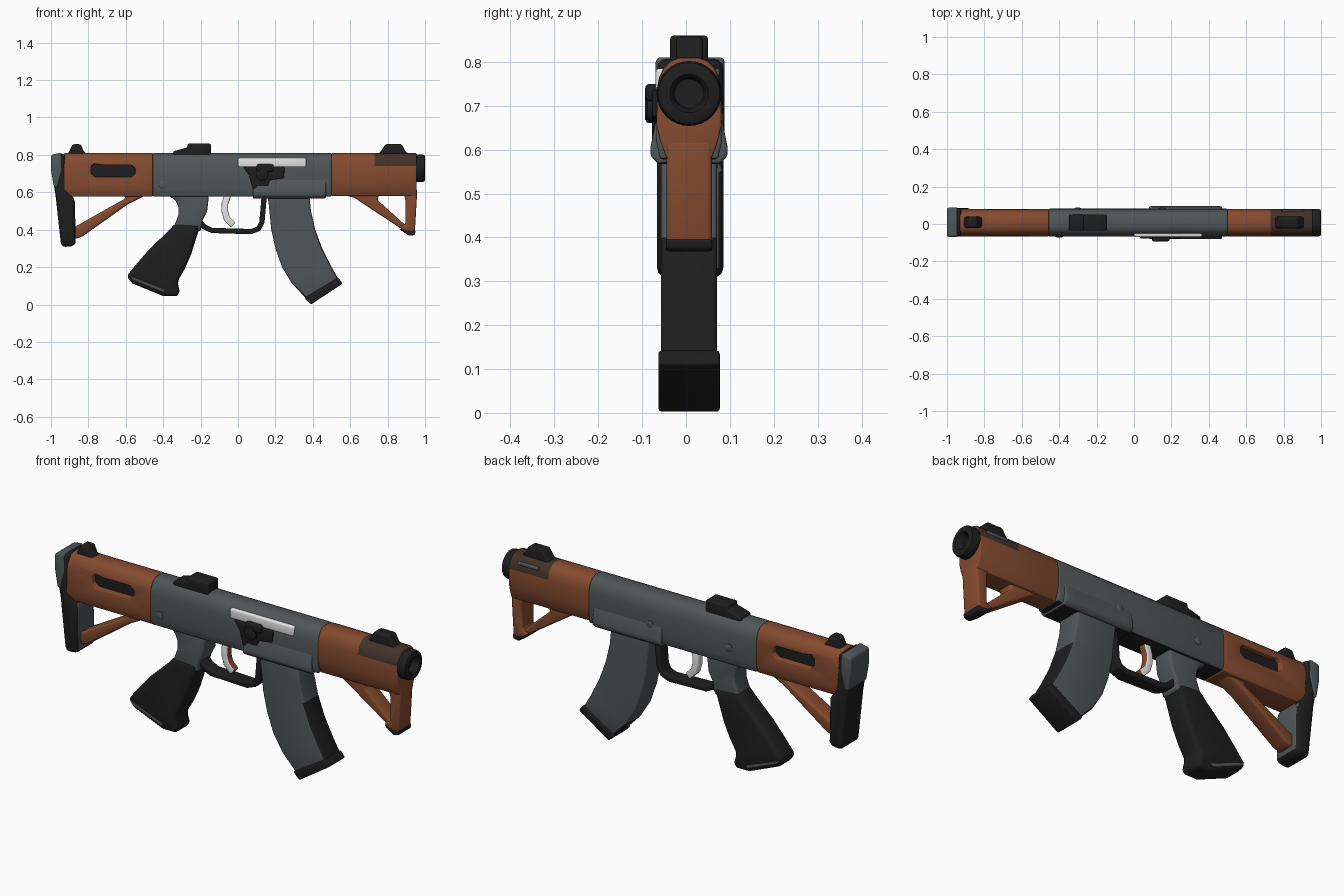
import bpy, bmesh, math

YC = 0.007  # mid-plane of the body


def mat(name, r, g, b):
    m = bpy.data.materials.new(name)
    m.diffuse_color = (r, g, b, 1)
    return m


GREY = mat("steel_grey", 0.080, 0.095, 0.099)
BLACK = mat("black", 0.013, 0.013, 0.013)
BROWN = mat("wood_brown", 0.235, 0.070, 0.029)
DARK = mat("dark_brown", 0.058, 0.031, 0.023)
WHITE = mat("bright_metal", 0.78, 0.78, 0.78)


def finish(name, bm, mats, rule=None, bevel=0.0, cutter=None, segs=3):
    """Turn a bmesh into a bevelled, smooth-shaded object."""
    bmesh.ops.recalc_face_normals(bm, faces=bm.faces)
    if rule:
        for f in bm.faces:
            f.material_index = rule(f.calc_center_median(), f.normal)
    me = bpy.data.meshes.new(name)
    bm.to_mesh(me)
    bm.free()
    for m in mats:
        me.materials.append(m)
    ob = bpy.data.objects.new(name, me)
    bpy.context.collection.objects.link(ob)
    if cutter:
        b = ob.modifiers.new("cut", 'BOOLEAN')
        b.object, b.operation, b.solver = cutter, 'DIFFERENCE', 'EXACT'
    if bevel:
        b = ob.modifiers.new("bevel", 'BEVEL')
        b.width, b.segments, b.limit_method = bevel, segs, 'ANGLE'
        b.angle_limit = math.radians(35)
    dg = bpy.context.evaluated_depsgraph_get()
    baked = bpy.data.meshes.new_from_object(ob.evaluated_get(dg))
    ob.modifiers.clear()
    ob.data = baked
    baked.polygons.foreach_set("use_smooth", [True] * len(baked.polygons))
    baked.set_sharp_from_angle(angle=math.radians(40))
    return ob


def loft(rings):
    """Bridge closed rings of points and cap both ends."""
    bm = bmesh.new()
    vs = [[bm.verts.new(p) for p in r] for r in rings]
    n = len(vs[0])
    for a, b in zip(vs, vs[1:]):
        for i in range(n):
            j = (i + 1) % n
            bm.faces.new((a[i], a[j], b[j], b[i]))
    bm.faces.new(vs[0])
    bm.faces.new(vs[-1])
    return bm


def plate(name, pts, y0, y1, mats, bevel=0.01, **kw):
    """Side profile (x, z) extruded across y."""
    return finish(name, loft([[(x, y, z) for x, z in pts] for y in (y0, y1)]),
                  mats, bevel=bevel, **kw)


def box(name, x0, x1, z0, z1, y0, y1, mats, **kw):
    return plate(name, [(x0, z0), (x1, z0), (x1, z1), (x0, z1)], y0, y1, mats, **kw)


def sweep(name, xs, half, mats, **kw):
    """Mirrored cross-section (half width, z) swept along x."""
    ring = [(YC + w, z) for w, z in half] + [(YC - w, z) for w, z in reversed(half)]
    return finish(name, loft([[(x, y, z) for y, z in ring] for x in xs]), mats, **kw)


def lathe(name, prof, axis, mats, seg=32):
    """Rings (distance along axis, radius) around x or y, centred on axis point."""
    d, a, b = axis
    rings = []
    for t, r in prof:
        ring = []
        for i in range(seg):
            c, s = r * math.cos(math.tau * i / seg), r * math.sin(math.tau * i / seg)
            ring.append((t, a + c, b + s) if d == 'x' else (a + c, t, b + s))
        rings.append(ring)
    return finish(name, loft(rings), mats)


def ribbon(path, w):
    """Side profile of a bar of width w following an open path."""
    left, right = [], []
    for i, (x, z) in enumerate(path):
        (ax, az), (bx, bz) = path[max(i - 1, 0)], path[min(i + 1, len(path) - 1)]
        l = math.hypot(bx - ax, bz - az)
        nx, nz = -(bz - az) / l * w / 2, (bx - ax) / l * w / 2
        left.append((x + nx, z + nz))
        right.append((x - nx, z - nz))
    return left + right[::-1]


TOP = [(0.022, 0.81), (0.042, 0.803), (0.058, 0.787), (0.068, 0.765), (0.073, 0.74)]

# Receiver with black underside
sweep("receiver", [-0.455, 0.5], TOP + [(0.075, 0.62), (0.066, 0.578)],
      [GREY, BLACK], rule=lambda c, n: int(n.z < -0.8), bevel=0.006)
sweep("magazine_well", [0.08, 0.12, 0.42, 0.47],
      [(0.07, 0.68), (0.078, 0.655), (0.088, 0.605), (0.088, 0.585), (0.07, 0.567)],
      [GREY, BLACK], rule=lambda c, n: int(n.z < -0.8), bevel=0.008)
for i, x in enumerate((-0.3, 0.15)):
    lathe(f"rivet_{i}", [(0.07, 0.022), (0.083, 0.02), (0.087, 0.012)], ('y', x, 0.665), [GREY], 20)
lathe("rivet_front_side", [(-0.06, 0.022), (-0.069, 0.02), (-0.072, 0.012)], ('y', -0.4, 0.64), [GREY], 20)

# Bolt, charging handle and dark latch on the front side
box("bolt", 0.0, 0.365, 0.735, 0.785, -0.069, 0.0, [WHITE], bevel=0.008)
plate("bolt_latch", [(0.03, 0.735), (0.25, 0.735), (0.245, 0.675), (0.17, 0.665),
                     (0.16, 0.635), (0.1, 0.635), (0.1, 0.60), (0.085, 0.60), (0.06, 0.69)],
      -0.078, 0.0, [BLACK], bevel=0.006)
lathe("charging_knob", [(-0.07, 0.034), (-0.088, 0.034), (-0.094, 0.026)], ('y', 0.13, 0.695), [BLACK], 20)
box("charging_handle", 0.1, 0.19, 0.71, 0.75, -0.093, -0.05, [BLACK], bevel=0.01)

# Stock with a slot on both sides
slot = [(-0.785, 0.70), (-0.765, 0.682), (-0.57, 0.682), (-0.55, 0.70), (-0.55, 0.728),
        (-0.57, 0.745), (-0.72, 0.745), (-0.77, 0.752), (-0.785, 0.74)]
cutter = plate("slot_cutter", slot, -0.2, 0.2, [BROWN], bevel=0)
sweep("stock", [-0.93, -0.455], TOP + [(0.074, 0.62), (0.062, 0.577)], [BROWN],
      bevel=0.005, cutter=cutter)
cutter.hide_render = True
cutter.hide_viewport = True
box("slot_core", -0.80, -0.53, 0.66, 0.77, YC - 0.045, YC + 0.045, [BLACK], bevel=0)
plate("stock_strut", [(-0.9, 0.40), (-0.87, 0.35), (-0.83, 0.365), (-0.59, 0.535), (-0.52, 0.57),
                      (-0.46, 0.60), (-0.62, 0.60), (-0.60, 0.568), (-0.66, 0.535)],
      YC - 0.045, YC + 0.045, [BROWN], bevel=0.012)

# Butt plate and its grey upper cap
plate("butt_plate", [(-0.995, 0.80), (-0.925, 0.81), (-0.905, 0.60), (-0.872, 0.565), (-0.868, 0.33),
                     (-0.88, 0.31), (-0.945, 0.308), (-0.952, 0.37), (-0.975, 0.58), (-0.995, 0.70)],
      YC - 0.073, YC + 0.078, [BLACK, GREY],
      rule=lambda c, n: int(n.x > 0.9 and c.z < 0.55), bevel=0.022)
plate("butt_cap", [(-1.0, 0.80), (-0.945, 0.813), (-0.94, 0.72), (-0.965, 0.62), (-0.985, 0.63), (-1.0, 0.72)],
      YC - 0.076, YC + 0.081, [GREY], bevel=0.02)

# Handguard, dark around the muzzle end
sweep("handguard", [0.5, 0.73, 0.955], TOP + [(0.074, 0.655), (0.066, 0.62), (0.052, 0.58)],
      [BROWN, DARK], rule=lambda c, n: int(c.x > 0.73 and c.z > 0.74 and abs(n.x) < 0.9), bevel=0.006)
box("handguard_slit", 0.79, 0.91, 0.768, 0.785, 0.03, 0.077, [GREY], bevel=0.005)
lathe("muzzle", [(0.93, 0.06), (0.945, 0.070), (0.955, 0.074), (0.985, 0.074), (0.996, 0.070),
                 (1.0, 0.062), (1.0, 0.044), (0.993, 0.037), (0.96, 0.033)], ('x', YC, 0.728), [BLACK])

# Triangular hand stop under the handguard
plate("hand_stop_diagonal", [(0.5, 0.60), (0.62, 0.572), (0.88, 0.40), (0.92, 0.40), (0.90, 0.42),
                             (0.745, 0.56), (0.76, 0.60)],
      YC - 0.042, YC + 0.042, [BROWN], bevel=0.01)
plate("hand_stop_post", [(0.86, 0.415), (0.90, 0.38), (0.945, 0.38), (0.958, 0.60), (0.95, 0.64),
                         (0.87, 0.64), (0.895, 0.56), (0.895, 0.43)],
      YC - 0.052, YC + 0.052, [BROWN], bevel=0.01)
plate("hand_stop_tip", [(0.86, 0.405), (0.915, 0.367), (0.945, 0.372), (0.95, 0.395), (0.89, 0.40)],
      YC - 0.053, YC + 0.053, [BLACK], bevel=0.008)

# Sights
plate("stock_sight", [(-0.92, 0.79), (-0.905, 0.815), (-0.885, 0.857), (-0.84, 0.857), (-0.825, 0.82), (-0.79, 0.79)],
      YC - 0.028, YC + 0.032, [BLACK], bevel=0.012)
plate("rear_sight", [(-0.35, 0.79), (-0.345, 0.82), (-0.27, 0.84), (-0.27, 0.86), (-0.145, 0.86), (-0.145, 0.79)],
      YC - 0.043, YC + 0.043, [BLACK], bevel=0.008)
plate("front_sight", [(0.74, 0.79), (0.76, 0.815), (0.79, 0.858), (0.875, 0.858), (0.895, 0.82), (0.93, 0.79)],
      YC - 0.03, YC + 0.032, [BLACK], bevel=0.01)

# Pistol grip
plate("grip_neck", [(-0.38, 0.585), (-0.335, 0.56), (-0.318, 0.52), (-0.318, 0.48), (-0.345, 0.41),
                    (-0.20, 0.39), (-0.19, 0.45), (-0.165, 0.50), (-0.155, 0.585)],
      YC - 0.053, YC + 0.053, [GREY], bevel=0.018)
plate("grip", [(-0.335, 0.435), (-0.37, 0.395), (-0.47, 0.30), (-0.54, 0.22), (-0.597, 0.15),
               (-0.565, 0.113), (-0.40, 0.045), (-0.33, 0.045), (-0.308, 0.06), (-0.325, 0.12),
               (-0.285, 0.19), (-0.25, 0.27), (-0.225, 0.35), (-0.20, 0.425)],
      YC - 0.06, YC + 0.06, [BLACK], bevel=0.022)
plate("grip_band", [(-0.583, 0.155), (-0.565, 0.133), (-0.40, 0.065), (-0.385, 0.078)],
      YC - 0.062, YC + 0.062, [GREY], bevel=0.004)

# Trigger guard and trigger
guard = [(-0.21, 0.45), (-0.18, 0.415), (-0.14, 0.396), (0.07, 0.39), (0.11, 0.405), (0.128, 0.44), (0.14, 0.58)]
plate("trigger_guard", ribbon(guard, 0.028), YC - 0.035, YC + 0.035, [BLACK], bevel=0.006)
trig = [(-0.055, 0.585), (-0.07, 0.54), (-0.071, 0.50), (-0.06, 0.46), (-0.025, 0.425)]
plate("trigger", ribbon(trig, 0.035), YC - 0.02, YC + 0.02, [WHITE, BROWN],
      rule=lambda c, n: int(n.x > 0.6), bevel=0.006)

# Curved magazine: grey sides, black front strip and base
plate("magazine", [(0.155, 0.60), (0.165, 0.53), (0.178, 0.40), (0.20, 0.30), (0.235, 0.20), (0.29, 0.11),
                   (0.375, 0.022), (0.54, 0.13), (0.495, 0.21), (0.45, 0.30), (0.413, 0.40), (0.39, 0.50), (0.38, 0.60)],
      YC - 0.064, YC + 0.064, [GREY, BLACK],
      rule=lambda c, n: int((n.x > 0.6 and c.z < 0.42) or (abs(n.y) < 0.5 and c.z < 0.09)), bevel=0.012)
plate("magazine_base", [(0.355, 0.035), (0.39, 0.0), (0.56, 0.112), (0.535, 0.145)],
      YC - 0.07, YC + 0.07, [BLACK], bevel=0.008)
